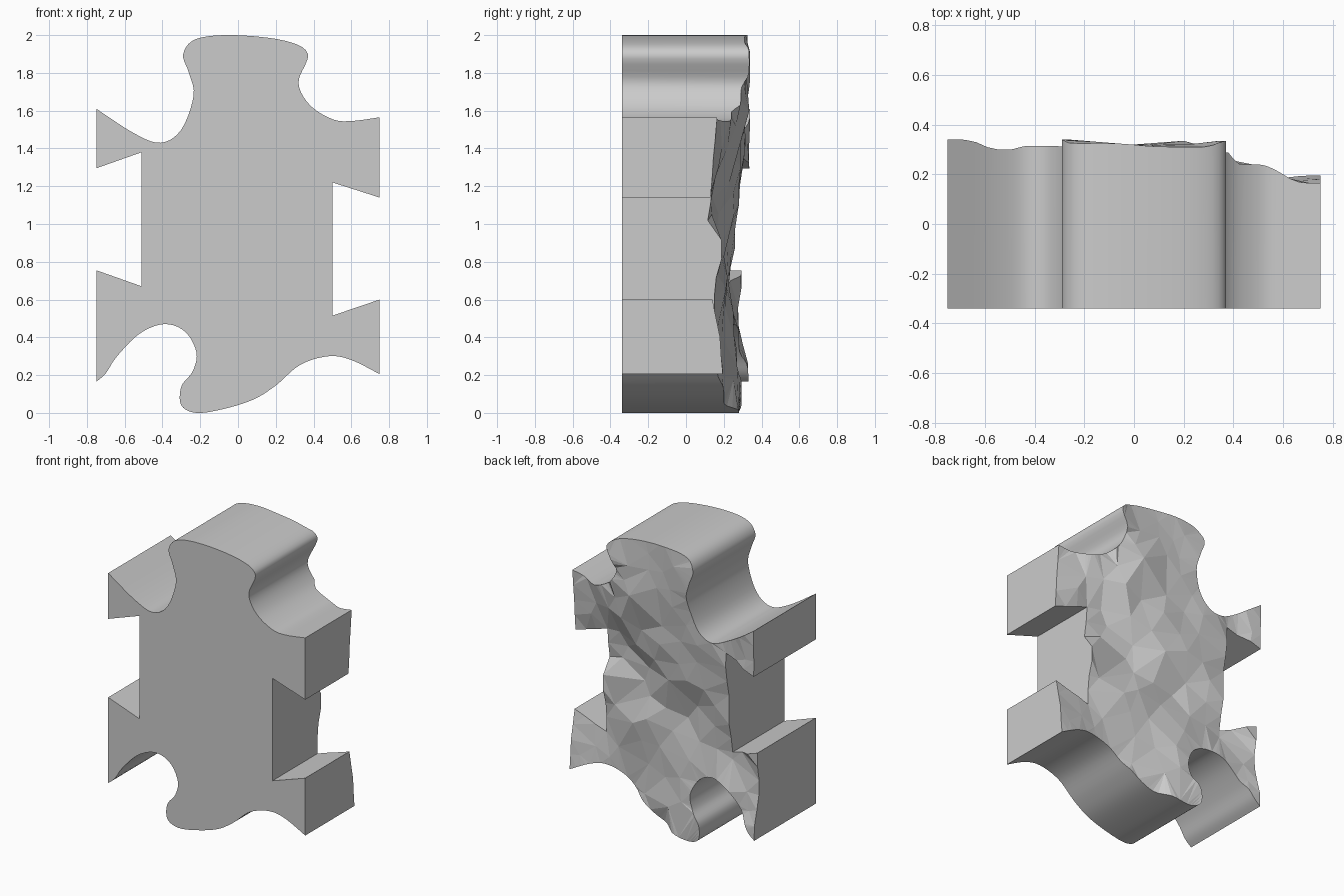
import bpy
import bmesh
import random
from mathutils import Vector
from mathutils.geometry import delaunay_2d_cdt, interpolate_bezier, intersect_point_line

cube = bpy.data.objects.get("Cube")
if cube:
    bpy.data.objects.remove(cube, do_unlink=True)
random.seed(4)
FRONT = -0.34

# Upper and lower interlocking edges, plus the dovetail notches, as (x, z)
upper = [(-.75, 1.61), (-.55, 1.48), (-.41, 1.43), (-.3, 1.5), (-.235, 1.68),
         (-.26, 1.8), (-.29, 1.9), (-.22, 1.98), (-.02, 2), (.25, 1.97),
         (.37, 1.9), (.32, 1.75), (.38, 1.63), (.5, 1.555), (.6, 1.545), (.75, 1.565)]
right_notch = [(.75, 1.565), (.75, 1.14), (.5, 1.22), (.5, .515), (.75, .6), (.75, .205)]
lower = [(.75, .205), (.6, .28), (.48, .3), (.33, .255), (.2, .145), (.08, .07),
         (-.08, .02), (-.22, 0), (-.3, .04), (-.3, .14), (-.24, .22), (-.22, .32),
         (-.28, .43), (-.39, .47), (-.52, .42), (-.64, .3), (-.7, .21), (-.75, .165)]
left_notch = [(-.75, .165), (-.75, .755), (-.51, .67), (-.51, 1.38), (-.75, 1.295), (-.75, 1.61)]

# Relief of the rough back as (x, z, y): plateau, valley, diagonal ridge, lower slope
relief = [(-.75, 1.61, .34), (-.75, 1.3, .335), (-.4, 1.43, .315), (-.51, 1.38, .295),
          (-.22, 2, .325), (.25, 2, .31), (-.28, 1.85, .34), (.35, 1.85, .335),
          (0, 1.7, .32), (.2, 1.6, .335), (.36, 1.66, .29), (.45, 1.58, .24),
          (.75, 1.565, .165), (.75, 1.36, .145), (.75, 1.14, .13), (.55, 1.4, .19),
          (.5, 1.2, .14), (.3, 1.4, .28), (.22, 1.22, .23), (.34, 1.14, .14),
          (0, 1.3, .29), (-.2, 1.1, .28), (-.51, 1, .26), (.5, 1.03, .115),
          (.2, .95, .16), (-.15, .8, .19), (-.51, .62, .22), (.5, .87, .19),
          (.15, .72, .22), (-.2, .54, .25), (-.55, .42, .28), (-.75, .755, .295),
          (-.75, .165, .33), (.5, .6, .15), (.75, .6, .14), (.75, .4, .18),
          (.75, .2, .195), (.33, .26, .165), (.15, .4, .19), (.1, .08, .2),
          (-.2, 0, .28), (-.3, .1, .295), (-.15, .25, .27)]


def smooth_path(points, steps=6):
    """Smooth curve through the points, without its last point."""
    pts = [Vector(p) for p in points]
    out = []
    for i in range(len(pts) - 1):
        a, b = pts[i], pts[i + 1]
        before, after = pts[max(i - 1, 0)], pts[min(i + 2, len(pts) - 1)]
        out += interpolate_bezier(a, a + (b - before) / 6, b - (after - a) / 6, b, steps)[:-1]
    return [p.to_2d() for p in out]


def straight_path(points, spacing=.1):
    """Straight runs split into short pieces, without the last point."""
    out = []
    for a, b in zip(points, points[1:]):
        a, b = Vector(a), Vector(b)
        n = max(1, round((b - a).length / spacing))
        out += [a.lerp(b, k / n) for k in range(n)]
    return out


def back_y(p):
    """Distance weighted depth of the rough back."""
    total = weight = 0
    for x, z, y in relief:
        w = 1 / ((p.x - x) ** 2 + (p.y - z) ** 2 + .0004) ** 2
        total += w * y
        weight += w
    return total / weight


def clearance(p, outline):
    """Distance from a point to the outline."""
    best = 9
    for a, b in zip(outline, outline[1:] + outline[:1]):
        q, t = intersect_point_line(p, a, b)
        q = a.lerp(b, min(max(t, 0), 1))
        best = min(best, (p - q.to_2d()).length)
    return best


# Outline with a flag for the curved stretches
outline, curved = [], []
for path, is_curve in ((smooth_path(upper), True), (straight_path(right_notch), False),
                       (smooth_path(lower), True), (straight_path(left_notch), False)):
    outline += path
    curved += [is_curve] * len(path)
count = len(outline)

# Irregular inner points give the back its facets
inner = [Vector((x, z)) for x, z, y in relief]
for _ in range(400):
    p = Vector((random.uniform(-.75, .75), random.uniform(0, 2)))
    if all((p - q).length > .1 for q in inner):
        inner.append(p)
inner = [p for p in inner if clearance(p, outline) > .035]
verts, _, faces, *_ = delaunay_2d_cdt(outline + inner, [], [list(range(count))], 1, 1e-5)

# Rough back, flat front and the walls between them
bm = bmesh.new()
back = [bm.verts.new((p.x, back_y(p), p.y)) for p in verts]
front = [bm.verts.new((p.x, FRONT, p.y)) for p in outline]
for f in faces:
    bm.faces.new([back[i] for i in f])
bm.faces.new(front)
for i in range(count):
    j = (i + 1) % count
    wall = bm.faces.new((front[i], front[j], back[j], back[i]))
    wall.smooth = curved[i]
for v in [v for v in bm.verts if not v.link_faces]:
    bm.verts.remove(v)
bmesh.ops.recalc_face_normals(bm, faces=bm.faces)
for e in bm.edges:
    e.smooth = e.calc_face_angle(0) < .6

mesh = bpy.data.meshes.new("interlocking_block")
bm.to_mesh(mesh)
bm.free()
block = bpy.data.objects.new("interlocking_block", mesh)
bpy.context.collection.objects.link(block)

# Plain stone grey
stone = bpy.data.materials.new("stone_grey")
stone.use_nodes = True
grey = (.6, .6, .6, 1)
stone.diffuse_color = grey
stone.node_tree.nodes["Principled BSDF"].inputs["Base Color"].default_value = grey
mesh.materials.append(stone)
